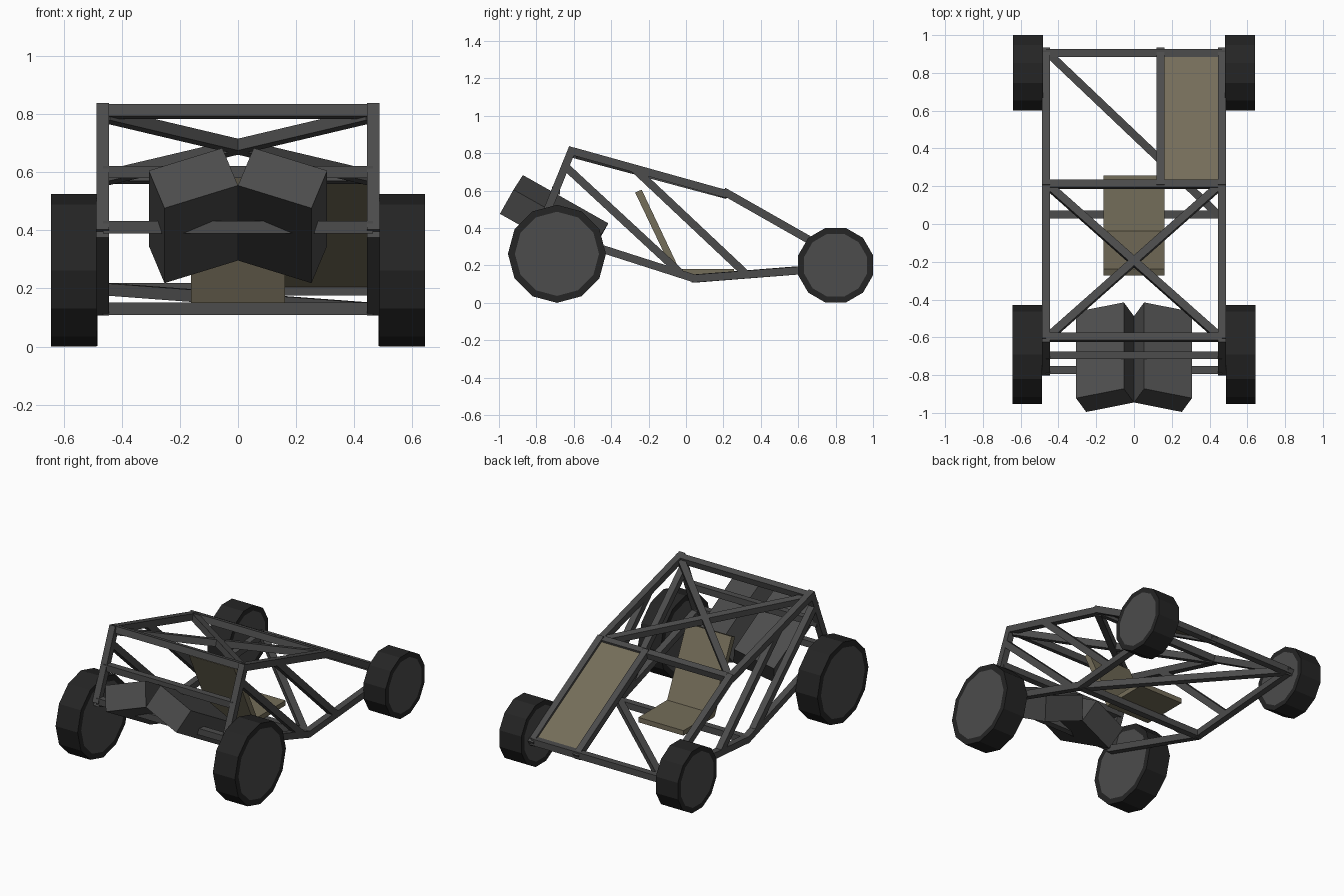
import bpy, bmesh, math
from mathutils import Vector, Matrix

if "Cube" in bpy.data.objects:
    bpy.data.objects.remove(bpy.data.objects["Cube"])


def material(name, rgb):
    m = bpy.data.materials.new(name)
    m.diffuse_color = (*rgb, 1)
    m.use_nodes = True
    m.node_tree.nodes["Principled BSDF"].inputs["Base Color"].default_value = m.diffuse_color
    return m


GREY = material("dark grey metal", (0.072, 0.072, 0.072))
BLACK = material("black rubber", (0.018, 0.018, 0.018))
TAN = material("dull tan", (0.175, 0.153, 0.1))


def finish(name, bm, *mats):
    bmesh.ops.recalc_face_normals(bm, faces=bm.faces)
    me = bpy.data.meshes.new(name)
    bm.to_mesh(me)
    bm.free()
    for m in mats:
        me.materials.append(m)
    ob = bpy.data.objects.new(name, me)
    bpy.context.collection.objects.link(ob)
    return ob


def box(name, corner, a, b, c, mat):
    """Box from one corner and three edge vectors."""
    o, a, b, c = (Vector(v) for v in (corner, a, b, c))
    bm = bmesh.new()
    bmesh.ops.create_cube(bm, size=1)
    for v in bm.verts:
        i, j, k = (t + 0.5 for t in v.co)
        v.co = o + a * i + b * j + c * k
    return finish(name, bm, mat)


def bar(name, p, q, hint=(1, 0, 0), w=0.042):
    """Square tube between two points, one side facing the hint."""
    p, q = Vector(p), Vector(q)
    d = q - p
    s = d.cross(Vector(hint)).normalized() * w
    t = d.cross(s).normalized() * w
    return box(name, p - s / 2 - t / 2, s, t, d, GREY)


# Key side-profile points of the frame (y, z)
X = 0.465
TOP, COWL = (-0.61, 0.812), (0.215, 0.582)
NOSE, LOW, TAIL = (0.92, 0.197), (0.045, 0.13), (-0.782, 0.395)
rails = {
    "roof_rail": (TOP, COWL),
    "bonnet_rail": ((0.2, 0.597), (0.925, 0.185)),
    "front_floor_rail": (LOW, NOSE),
    "rear_floor_rail": ((0.055, 0.127), TAIL),
    "rear_post": ((-0.605, 0.83), TAIL),
    "rear_side_brace": ((-0.635, 0.72), (-0.03, 0.16)),
    "front_side_brace": ((-0.28, 0.72), (0.32, 0.155)),
}
for side, s in (("right", 1), ("left", -1)):
    for name, (a, b) in rails.items():
        bar(f"{name}_{side}", (s * X, *a), (s * X, *b))

# Cross members: centre (y, z) and facing direction
crosses = {
    "roof_rear_cross": (-0.6, 0.808, (0, 0.27, 1)),
    "rear_post_cross": (-0.695, 0.6, (0, 0, 1)),
    "tail_cross": (-0.772, 0.41, (0, 0, 1)),
    "cowl_cross": (0.21, 0.585, (0, 0.27, 1)),
    "floor_cross": (0.05, 0.13, (0, 0, 1)),
    "nose_cross": (0.905, 0.197, (0, 0, 1)),
}
for name, (y, z, h) in crosses.items():
    bar(name, (-X, y, z), (X, y, z), h)

# Crossed roof braces, floor diagonal, bonnet divider
for side, s in (("right", 1), ("left", -1)):
    bar(f"roof_brace_{side}", (s * 0.455, -0.6, 0.795), (-s * 0.455, 0.205, 0.58), (0, 0.27, 1))
bar("floor_diagonal", (-0.45, 0.9, 0.197), (0.45, 0.045, 0.13), (0, 0, 1))
bar("bonnet_divider", (0.14, 0.2, 0.597), (0.14, 0.925, 0.185))

# Bonnet panel on one side
box("bonnet_panel", (0.15, 0.215, 0.585), (0.305, 0, 0), (0, 0.685, -0.389), (0, 0.005, 0.009), TAN)

# Seat: bent profile extruded across
bm = bmesh.new()
profile = [(0.257, 0.15), (0.257, 0.182), (-0.037, 0.182), (-0.237, 0.605), (-0.272, 0.59), (-0.062, 0.15)]
f = bm.faces.new([bm.verts.new((-0.162, y, z)) for y, z in profile])
r = bmesh.ops.extrude_face_region(bm, geom=[f])
bmesh.ops.translate(bm, verts=[v for v in r["geom"] if isinstance(v, bmesh.types.BMVert)], vec=(0.324, 0, 0))
finish("seat", bm, TAN)

# Engine: two tilted blocks in a V
for side, s in (("right", -1), ("left", 1)):
    box(f"engine_block_{side}", (-0.253 * s, -0.995, 0.476),
        (-0.054 * s, 0.073, 0.129), (0.253 * s, 0.05, 0.078), (0, 0.457, -0.258), GREY)


# Wheels: twelve-sided drum with an inset hub on each cap
def wheel(name, x, y, r_out, turn, hub, rest):
    bm = bmesh.new()
    bmesh.ops.create_cone(bm, cap_ends=True, segments=12, radius1=r_out, radius2=r_out, depth=0.158,
                          matrix=Matrix.Translation((x, y, rest)) @ Matrix.Rotation(turn, 4, 'X')
                          @ Matrix.Rotation(math.pi / 2, 4, 'Y'))
    caps = [f for f in bm.faces if len(f.verts) == 12]
    bmesh.ops.inset_individual(bm, faces=caps, thickness=hub)
    for f in bm.faces:
        f.material_index = 1 if len(f.verts) == 12 else 0
    finish(name, bm, BLACK, GREY)


for side, s in (("right", 1), ("left", -1)):
    wheel(f"rear_wheel_{side}", s * 0.565, -0.69, 0.262, 0, 0.037, 0.262)
    wheel(f"front_wheel_{side}", s * 0.562, 0.8, 0.207, math.pi / 12, 0.033, 0.201)
